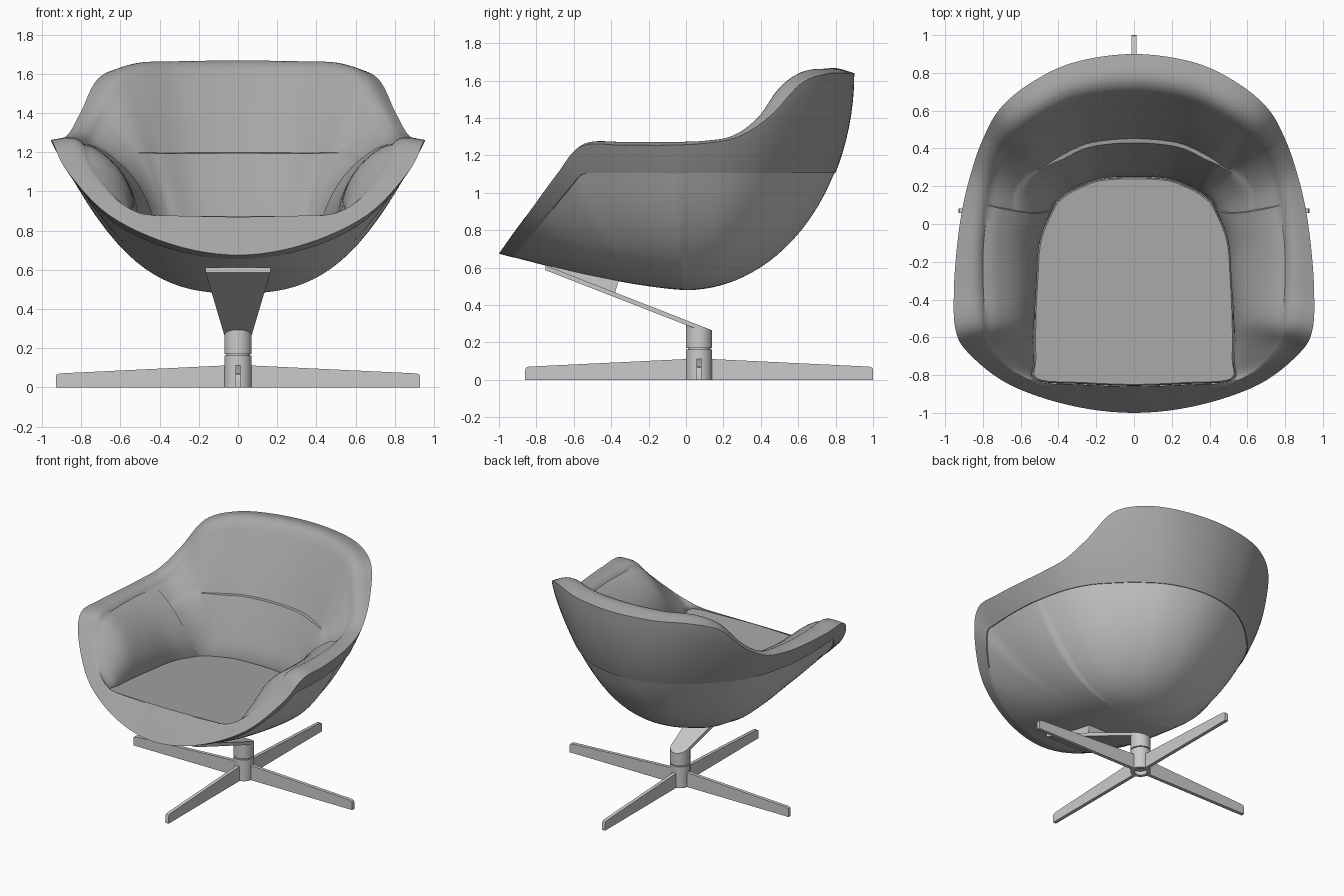
import bpy, math
from mathutils import Vector

cube = bpy.data.objects.get("Cube")
if cube:
    bpy.data.objects.remove(cube, do_unlink=True)


def make_material(name, grey):
    m = bpy.data.materials.new(name)
    m.use_nodes = True
    colour = (grey, grey, grey, 1)
    m.diffuse_color = colour
    m.node_tree.nodes["Principled BSDF"].inputs["Base Color"].default_value = colour
    return m


upholstery = make_material("grey upholstery", 0.38)
light_shell = make_material("light grey shell", 0.58)
metal = make_material("pale metal", 0.6)


def make_object(name, verts, faces, mat, angle=35):
    me = bpy.data.meshes.new(name)
    me.from_pydata([tuple(v) for v in verts], [], faces)
    me.materials.append(mat)
    ob = bpy.data.objects.new(name, me)
    bpy.context.scene.collection.objects.link(ob)
    bpy.ops.object.select_all(action='DESELECT')
    ob.select_set(True)
    bpy.context.view_layer.objects.active = ob
    bpy.ops.object.shade_smooth_by_angle(angle=math.radians(angle))
    return ob


def loft(name, rings, mat, cap_start=False, cap_end=False):
    n = len(rings[0])
    faces = []
    for i in range(len(rings) - 1):
        for j in range(n):
            k = (j + 1) % n
            faces.append((i * n + j, (i + 1) * n + j, (i + 1) * n + k, i * n + k))
    if cap_start:
        faces.append(tuple(range(n)))
    if cap_end:
        last = (len(rings) - 1) * n
        faces.append(tuple(last + j for j in reversed(range(n))))
    return make_object(name, [p for r in rings for p in r], faces, mat)


# Guide curves of the left half, from back centre to front centre
RIM = [(0, .9, 1.64), (.32, .855, 1.64), (.55, .745, 1.635), (.71, .61, 1.58),
       (.8, .45, 1.41), (.86, .28, 1.3), (.905, .1, 1.265), (.935, -.1, 1.255),
       (.953, -.34, 1.255), (.945, -.56, 1.25), (.87, -.69, 1.1),
       (.66, -.85, .88), (.34, -.96, .73), (0, -1, .675)]
RIDGE = [(0, .74, 1.69), (.3, .7, 1.685), (.51, .6, 1.67), (.64, .5, 1.59),
         (.73, .39, 1.43), (.78, .25, 1.32), (.81, .1, 1.29), (.83, -.12, 1.285),
         (.83, -.32, 1.285), (.81, -.53, 1.275), (.77, -.64, 1.15),
         (.61, -.8, .95), (.33, -.9, .81), (0, -.93, .775)]
SEAT = [(0, .25, .8), (.18, .24, .8), (.29, .2, .8), (.34, .175, .8),
        (.37, .155, .8), (.4, .13, .8), (.425, .1, .81), (.5, -.08, .82),
        (.52, -.3, .83), (.53, -.52, .85), (.53, -.72, .87),
        (.52, -.83, .88), (.28, -.85, .875), (0, -.86, .87)]
LAST = len(RIM) - 1
ARM_SEAM = 6
MIDDLE = Vector((0, -.3, .83))
BOTTOM = .48


def guide(keys, u):
    """Smooth point on a mirrored guide curve."""
    def key(k):
        if k < 0 or k > LAST:
            x, y, z = keys[-k if k < 0 else 2 * LAST - k]
            return Vector((-x, y, z))
        return Vector(keys[k])
    i = min(int(u), LAST - 1)
    f = u - i
    a, b, c, d = (key(i + k) for k in (-1, 0, 1, 2))
    return b + .5 * f * (c - a + f * (2 * a - 5 * b + 4 * c - d + f * (3 * (b - c) + d - a)))


def ramp(lo, hi, x):
    """Smooth step from 0 at lo to 1 at hi."""
    f = max(0, min(1, (x - lo) / (hi - lo)))
    return f * f * (3 - 2 * f)


STEPS = 6
columns = sorted([i / STEPS for i in range(LAST * STEPS + 1)] + [ARM_SEAM + .01])


def ring(fn):
    half = [fn(u) for u in columns]
    return half + [Vector((-p.x, p.y, p.z)) for p in half[-2:0:-1]]


def front_bowl(x, y):
    """Smooth underside in front of the post: a rising keel with curved flanks."""
    return BOTTOM + .195 * abs(y) ** 1.4 + .76 * (abs(x) / .95) ** 2.65


def outer(u, t):
    """Point of the bowl; t runs from the bottom centre to the rim."""
    p = guide(RIM, u)
    x, y = p.x * t, p.y * t
    if p.y < 0:
        z = front_bowl(x, y) + (p.z - front_bowl(p.x, p.y)) * t ** 5
    else:
        c = p.y * p.y / (p.x * p.x + p.y * p.y)
        z = BOTTOM + (p.z - BOTTOM) * (1 - max(0, 1 - t ** (2.65 - .65 * c)) ** (1 - .5 * c))
    return Vector((x, y, z))


def crease(u):
    """Where the padded band meets the hard shell."""
    lo, hi = 0, .925
    if outer(u, hi).z <= 1.105:
        return hi
    for _ in range(24):
        mid = (lo + hi) / 2
        if outer(u, mid).z > 1.105:
            hi = mid
        else:
            lo = mid
    return hi


def inner(u, v):
    """Plump inside face; v runs 0..1 above the back ledge and 1..2 below it."""
    top, low = guide(RIDGE, u), guide(SEAT, u)
    ledge_z = 1.19 - .07 * min(1, u / ARM_SEAM) ** 3
    ledge = min(.7, max(.3, (top.z - ledge_z) / (top.z - low.z)))
    s = .1 + (ledge - .1) * v if v <= 1 else ledge + (1 - ledge) * (v - 1)
    p = top.lerp(low, s)
    inward = Vector((-p.x, MIDDLE.y - p.y, 0)).normalized()
    arm_way = (inward + Vector((0, 0, .6))).normalized()
    plump = (.015 + .06 * ramp(1.5, 5.5, u)) * (1 - ramp(9, 11, u))
    p += arm_way * plump * 4 * (s - .1) * (1 - s) / .81
    fade = min(1, (2 - v) * 6)
    if u > ARM_SEAM:
        p += arm_way * .014 * fade * min(1, v * 4) * (1 - ramp(8, 10.5, u))
    elif v > 1:
        p += inward * (.02 - .014 * ramp(2, 3, u)) * fade
    return p


def roll(u, f):
    """Rounded top of the padding."""
    top = guide(RIDGE, u)
    a, b = top.lerp(guide(RIM, u), .6), top.lerp(guide(SEAT, u), .1)
    return a.lerp(top, f).lerp(top.lerp(b, f), f)


def shrink(p, k):
    return Vector((p.x * k, p.y * k, p.z))


# Hard lower shell, set slightly inside the padded band
loft("lower_shell",
     [ring(lambda u, k=k: shrink(outer(u, crease(u) * k / 18), .993)) for k in range(1, 19)],
     light_shell, cap_start=True)


# Upholstery: outside band, rolled rim, inside of the back and arms
def band(u, f):
    t = crease(u)
    return outer(u, t + (1 - t) * math.sin(f * math.pi / 2))


rings = [ring(lambda u: shrink(band(u, 0), .97))]
rings += [ring(lambda u, f=k / 8: band(u, f)) for k in range(9)]
rings += [ring(lambda u, f=k / 7: roll(u, f)) for k in range(7)]
for v in [k / 7 for k in range(8)] + [1.008] + [1 + k / 7 for k in range(1, 8)]:
    rings.append(ring(lambda u, v=v: inner(u, v)))
rings.append(ring(lambda u: guide(SEAT, u) - Vector((0, 0, .05))))
loft("padded_back_and_arms", rings, upholstery, cap_end=True)

# Flat seat cushion, tilted down to the back
def cushion_point(u, scale, lift):
    p = MIDDLE.lerp(guide(SEAT, u), scale)
    return Vector((p.x, p.y, .814 - .07 * p.y + lift))


rings = [ring(lambda u: cushion_point(u, scale, lift)) for scale, lift in
         ((.994, -.04), (.992, -.008), (.98, 0), (.6, 0), (.05, 0))]
loft("seat_cushion", rings, upholstery, cap_end=True)

# Swivel base
HUB = Vector((0, .07, 0))
RADIUS = .07


def circle(r, z, n=40):
    return [HUB + Vector((r * math.sin(a), r * math.cos(a), z))
            for a in (2 * math.pi * i / n for i in range(n))]


def extrude_profile(name, profile, width, angle, origin):
    """Side profile of (reach, height) points, given a width."""
    along = Vector((math.cos(angle), math.sin(angle), 0))
    across = Vector((-along.y, along.x, 0))
    n = len(profile)
    verts = [origin + along * r + across * w + Vector((0, 0, z))
             for w in (-width / 2, width / 2) for r, z in profile]
    faces = [tuple(range(n)), tuple(reversed(range(n, 2 * n)))]
    faces += [(i, i + n, (i + 1) % n + n, (i + 1) % n) for i in range(n)]
    return make_object(name, verts, faces, metal)


def plate_top(p):
    return .265 + (.14 - p.y) * .39


def at_height(p, z):
    return Vector((p.x, p.y, z))


loft("base_hub", [circle(r, z) for r, z in
                  ((.045, .03), (.045, 0), (RADIUS, 0), (RADIUS, .163))],
     metal, cap_start=True, cap_end=True)
loft("swivel_bearing", [circle(.06, .155), circle(.06, .175)], metal)
post = circle(RADIUS, .17)
loft("swivel_post", [post, [at_height(p, plate_top(p) - .01) for p in post]],
     metal, cap_start=True, cap_end=True)

for i, side in enumerate(("left", "back", "right", "front")):
    extrude_profile(side + "_leg",
                    [(.055, 0), (.93, 0), (.93, .055), (.925, .065), (.91, .071), (.055, .112)],
                    .026, i * math.pi / 2, HUB)

# Slanted carrier plate, rounded behind the post and flared to the front
outline = [p for p in circle(RADIUS, 0) if p.y >= HUB.y - .001]
outline.sort(key=lambda p: p.x)
outline += [Vector((.165, -.75, 0)), Vector((-.165, -.75, 0))]
loft("carrier_plate", [[at_height(p, plate_top(p) - .026) for p in outline],
                       [at_height(p, plate_top(p)) for p in outline]],
     metal, cap_start=True, cap_end=True)
extrude_profile("shell_mount", [(.72, .585), (.38, .465), (.36, .53), (.72, .61)],
                .2, -math.pi / 2, Vector((0, 0, 0)))
